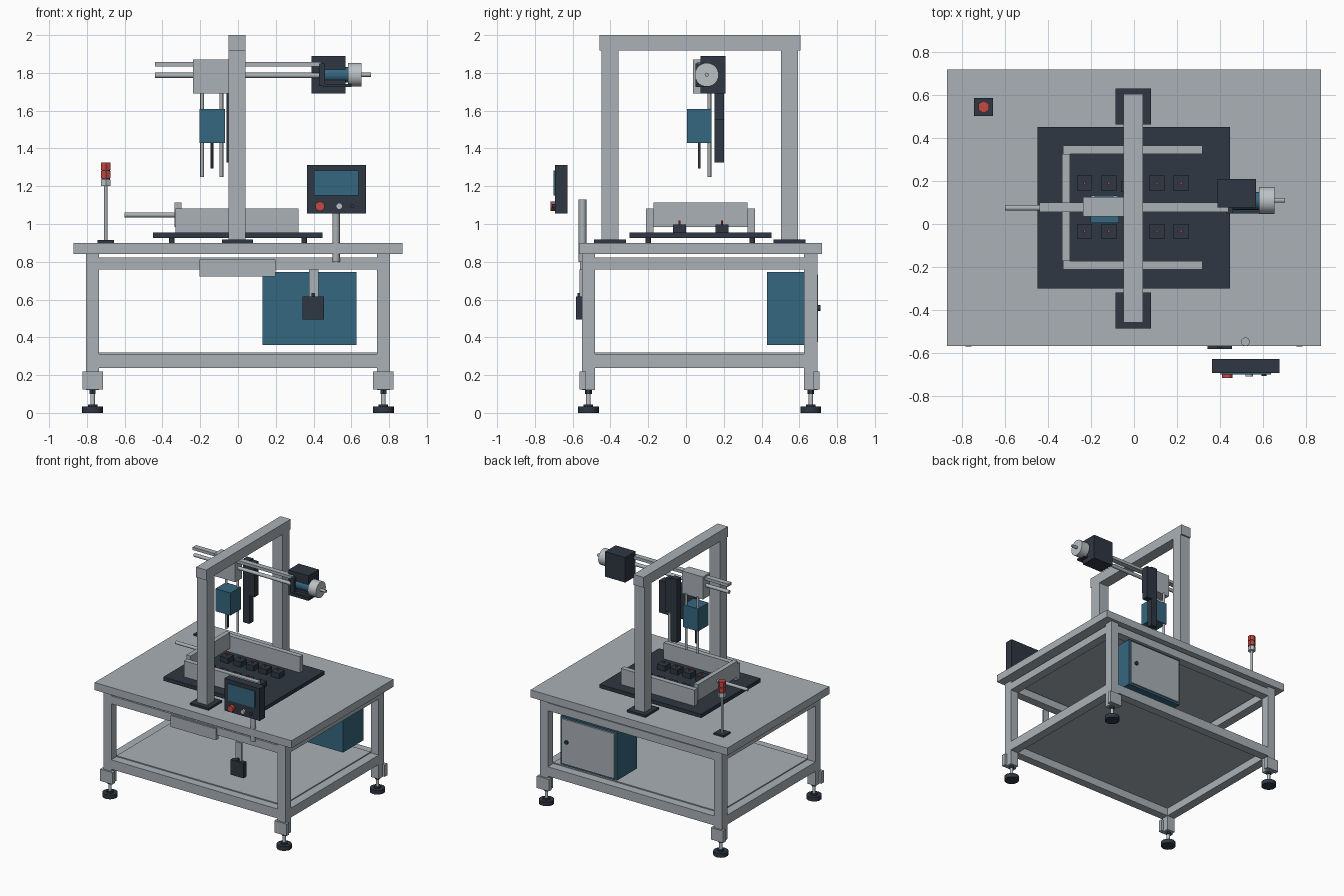
import bpy, math
from mathutils import Vector


def material(name, rgb):
    m = bpy.data.materials.new(name)
    m.diffuse_color = (*rgb, 1)
    return m


GREY = material("painted grey", (0.40, 0.44, 0.47))
LIGHT = material("light metal", (0.50, 0.54, 0.56))
DARK = material("charcoal", (0.028, 0.038, 0.054))
TEAL = material("teal blue", (0.036, 0.135, 0.215))
RED = material("signal red", (0.55, 0.065, 0.055))


def box(name, x, y, z, mat):
    """Box from its (min, max) range on each axis."""
    bpy.ops.mesh.primitive_cube_add(size=1)
    o = bpy.context.object
    o.name = name
    lo, hi = Vector((x[0], y[0], z[0])), Vector((x[1], y[1], z[1]))
    for v in o.data.vertices:
        v.co = Vector([(lo[i] + hi[i]) / 2 + v.co[i] * (hi[i] - lo[i]) for i in range(3)])
    o.data.materials.append(mat)
    return o


def rod(name, a, b, r, mat, sides=20):
    """Cylinder between two points."""
    a, b = Vector(a), Vector(b)
    bpy.ops.mesh.primitive_cylinder_add(vertices=sides, radius=r, depth=(b - a).length, location=(a + b) / 2)
    o = bpy.context.object
    o.name = name
    o.rotation_euler = (b - a).to_track_quat('Z', 'Y').to_euler()
    o.data.materials.append(mat)
    if sides > 8:
        bpy.ops.object.shade_smooth_by_angle(angle=math.radians(35))
    return o


# Table top, legs and levelling feet
box("table_top", (-0.87, 0.87), (-0.567, 0.72), (0.84, 0.90), GREY)
for sx in (-1, 1):
    lx = tuple(sorted((sx * 0.735, sx * 0.805)))
    for ly, out in (((-0.55, -0.483), -1), ((0.626, 0.695), 1)):
        cx, cy = sx * 0.77, sum(ly) / 2
        box("leg", lx, ly, (0.12, 0.84), GREY)
        edge = ly[0] if out < 0 else ly[1]
        bracket = sorted((edge + out * 0.013, edge - out * 0.02))
        box("foot_bracket", (cx - 0.054, cx + 0.054), bracket, (0.125, 0.22), GREY)
        rod("foot_stem", (cx, cy, 0.03), (cx, cy, 0.13), 0.012, LIGHT)
        rod("foot_nut", (cx, cy, 0.10), (cx, cy, 0.12), 0.018, DARK, 6)
        rod("foot_collar", (cx, cy, 0.03), (cx, cy, 0.045), 0.025, DARK)
        rod("foot_pad", (cx, cy, 0), (cx, cy, 0.033), 0.055, DARK)

# Frame beams and lower shelf
for label, z in (("upper", (0.76, 0.822)), ("lower", (0.237, 0.312))):
    for y in ((-0.55, -0.483), (0.626, 0.695)):
        box(label + "_cross_beam", (-0.735, 0.735), y, z, GREY)
    for x in ((-0.805, -0.735), (0.735, 0.805)):
        box(label + "_side_beam", x, (-0.483, 0.626), z, GREY)
box("lower_shelf", (-0.735, 0.735), (-0.483, 0.626), (0.30, 0.32), GREY)
box("front_tray", (-0.203, 0.198), (-0.562, -0.53), (0.723, 0.813), GREY)

# Electrical cabinet at the back
box("cabinet", (0.13, 0.627), (0.43, 0.688), (0.36, 0.747), TEAL)
box("cabinet_door", (0.145, 0.61), (0.688, 0.699), (0.375, 0.733), GREY)
rod("cabinet_lock", (0.565, 0.699, 0.555), (0.565, 0.711, 0.555), 0.015, DARK)

# Hanging switch box
box("switch_hanger", (0.375, 0.426), (-0.565, -0.55), (0.61, 0.76), GREY)
box("switch_box", (0.342, 0.456), (-0.583, -0.545), (0.495, 0.615), DARK)
box("switch_clip", (0.388, 0.408), (-0.575, -0.555), (0.61, 0.635), DARK)

# Operator panel
rod("panel_post", (0.519, -0.548, 0.80), (0.519, -0.548, 1.13), 0.02, GREY)
box("panel_housing", (0.364, 0.677), (-0.693, -0.628), (1.055, 1.312), DARK)
box("panel_screen", (0.402, 0.638), (-0.701, -0.693), (1.15, 1.283), TEAL)
for x, r, depth, mat in ((0.434, 0.025, 0.025, RED), (0.536, 0.017, 0.018, LIGHT), (0.605, 0.011, 0.016, DARK)):
    rod("panel_button", (x, -0.693, 1.094), (x, -0.693 - depth, 1.094), r, mat, 16)

# Signal tower
SX, SY = -0.70, 0.545
box("signal_base", (SX - 0.044, SX + 0.044), (SY - 0.042, SY + 0.042), (0.90, 0.914), DARK)
rod("signal_pole", (SX, SY, 0.91), (SX, SY, 1.20), 0.009, GREY, 12)
for z0, z1, mat in ((1.20, 1.235, LIGHT), (1.243, 1.28, RED), (1.285, 1.326, RED)):
    rod("signal_lamp", (SX, SY, z0), (SX, SY, z1), 0.029, mat, 6)
rod("signal_core", (SX, SY, 1.20), (SX, SY, 1.30), 0.022, DARK, 12)

# Work plate with corner frame
box("work_plate", (-0.45, 0.448), (-0.30, 0.452), (0.925, 0.955), DARK)
for x in (-0.35, 0.35):
    for y in (-0.2, 0.35):
        rod("plate_spacer", (x, y, 0.90), (x, y, 0.926), 0.015, DARK, 12)
for y in ((-0.212, -0.172), (0.325, 0.365)):
    box("fixture_side", (-0.33, 0.32), y, (0.955, 1.083), GREY)
box("fixture_end", (-0.335, -0.298), (-0.172, 0.325), (0.985, 1.113), GREY)
rod("push_rod", (-0.60, 0.075, 1.048), (-0.33, 0.075, 1.048), 0.013, GREY)

# Part holders in two rows
for i in range(5):
    x = -0.23 + i * 0.1125
    for y in (-0.034, 0.19):
        box("part_holder", (x - 0.035, x + 0.035), (y - 0.035, y + 0.035), (0.955, 0.997), DARK)
        rod("part_pin", (x, y, 0.997), (x, y, 1.018), 0.006, RED, 8)

# Overhead portal
for y in ((-0.447, -0.357), (0.503, 0.593)):
    c = sum(y) / 2
    box("portal_foot", (-0.085, 0.08), (c - 0.084, c + 0.084), (0.90, 0.917), DARK)
    box("portal_column", (-0.049, 0.041), y, (0.917, 1.92), GREY)
box("portal_beam", (-0.049, 0.041), (-0.458, 0.606), (1.918, 2.0), GREY)

# Horizontal axis: rails, carriage and motor
box("upper_rail", (-0.44, 0.44), (0.057, 0.10), (1.835, 1.858), GREY)
rod("lower_rail", (-0.44, 0.08, 1.787), (0.45, 0.08, 1.787), 0.014, GREY)
box("carriage", (-0.237, -0.05), (0.036, 0.125), (1.69, 1.87), GREY)
box("drive_box", (0.39, 0.568), (0.078, 0.21), (1.69, 1.89), DARK)
rod("motor_body", (0.43, 0.108, 1.79), (0.585, 0.108, 1.79), 0.042, TEAL)
box("motor_bracket", (0.45, 0.60), (0.05, 0.13), (1.725, 1.74), DARK)
box("motor_mount", (0.43, 0.46), (0.05, 0.16), (1.73, 1.85), DARK)
rod("motor_wheel", (0.583, 0.11, 1.79), (0.655, 0.11, 1.79), 0.063, LIGHT, 28)
rod("motor_shaft", (0.65, 0.11, 1.79), (0.703, 0.11, 1.79), 0.011, GREY)

# Vertical axis: guide rods, gripper head and spine
for x in (-0.19, -0.088):
    rod("guide_rod", (x, 0.124, 1.25), (x, 0.124, 1.70), 0.01, GREY, 12)
box("gripper_head", (-0.203, -0.07), (0.005, 0.136), (1.43, 1.61), TEAL)
rod("gripper_pin", (-0.138, 0.07, 1.295), (-0.138, 0.07, 1.44), 0.007, DARK, 12)
box("spine", (-0.06, -0.005), (0.15, 0.20), (1.325, 1.83), DARK)
box("spine_block", (-0.005, 0.04), (0.15, 0.20), (1.55, 1.82), DARK)
